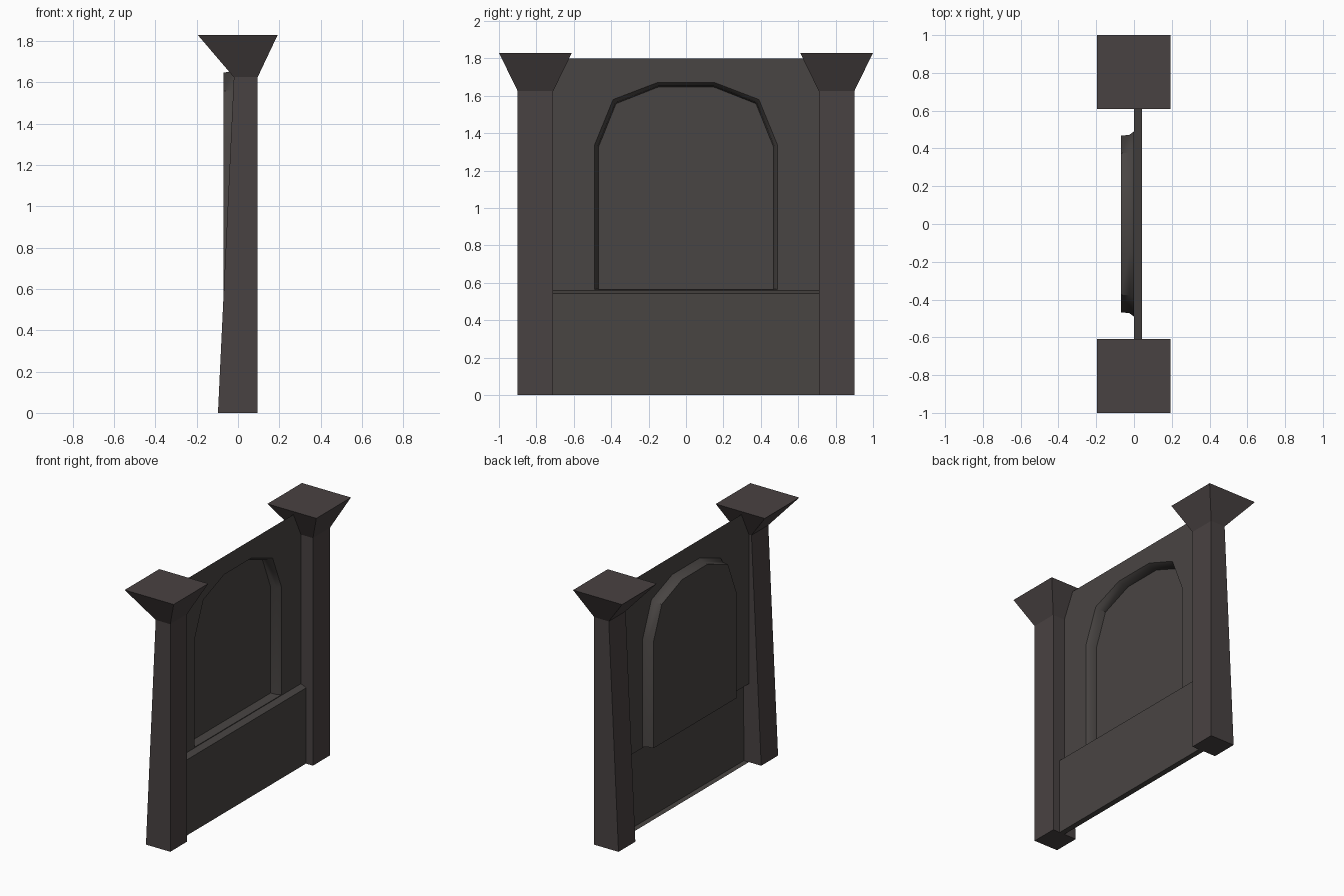
import bpy, bmesh, math

if "Cube" in bpy.data.objects:
    bpy.data.objects.remove(bpy.data.objects["Cube"])


def material(name, rgb):
    m = bpy.data.materials.new(name)
    m.diffuse_color = (*rgb, 1)
    m.use_nodes = True
    m.node_tree.nodes["Principled BSDF"].inputs["Base Color"].default_value = m.diffuse_color
    return m


post_mat = material("dark warm stone", (0.066, 0.054, 0.054))
wall_mat = material("dark grey stone", (0.066, 0.059, 0.056))


def loft(name, rings, mat, cap_start, cap_end, closed=True, fix_normals=False):
    """Join equal-length rings of points with quads."""
    bm = bmesh.new()
    vs = [[bm.verts.new(p) for p in r] for r in rings]
    n = len(rings[0])
    for a, b in zip(vs, vs[1:]):
        for i in range(n if closed else n - 1):
            j = (i + 1) % n
            bm.faces.new((a[i], a[j], b[j], b[i]))
    if cap_start:
        bm.faces.new(vs[0][::-1])
    if cap_end:
        bm.faces.new(vs[-1])
    if fix_normals:
        bmesh.ops.recalc_face_normals(bm, faces=bm.faces[:])
    me = bpy.data.meshes.new(name)
    bm.to_mesh(me)
    bm.free()
    me.materials.append(mat)
    ob = bpy.data.objects.new(name, me)
    bpy.context.collection.objects.link(ob)
    return ob


def rect(x0, x1, y0, y1, z):
    return [(x0, y0, z), (x1, y0, z), (x1, y1, z), (x0, y1, z)]


# Leaning posts with flared capitals
for side, label in ((-1, "near"), (1, "far")):
    y0, y1 = sorted((side * 0.71, side * 0.90))
    c0, c1 = sorted((side * 0.61, side * 1.0))
    loft("post_" + label,
         [rect(-0.097, 0.095, y0, y1, 0),
          rect(-0.02, 0.095, y0, y1, 1.625),
          rect(-0.195, 0.192, c0, c1, 1.83)],
         post_mat, True, True, fix_normals=True)


# Upper wall with a recessed arched niche
def arch(x, half):
    """Closed ring from the right half profile (bottom to top), mirrored in y."""
    return [(x, y, z) for y, z in half] + [(x, -y, z) for y, z in reversed(half)]


wall = loft("niche_wall", [
    arch(0, [(0.71, 0.56), (0.71, 1.335), (0.71, 1.80), (0.15, 1.80)]),
    arch(0, [(0.49, 0.565), (0.49, 1.335), (0.39, 1.58), (0.155, 1.67)]),
    arch(-0.025, [(0.472, 0.567), (0.472, 1.33), (0.378, 1.563), (0.147, 1.653)]),
    arch(-0.07, [(0.467, 0.567), (0.467, 1.328), (0.374, 1.558), (0.145, 1.648)]),
], wall_mat, False, True)

# Lower panel with sloping ledge and bottom lip
profile = [(0, 0.0), (0.04, 0.0), (0.042, 0.542), (0, 0.56)]
panel = loft("lower_panel",
             [[(x, y, z) for x, z in profile] for y in (0.71, -0.71)],
             wall_mat, False, False, closed=False)
if panel.data.polygons[1].normal.x < 0:
    panel.data.flip_normals()

# Soft shading on the wall, keeping sharp edges
bpy.ops.object.select_all(action='DESELECT')
wall.select_set(True)
bpy.context.view_layer.objects.active = wall
bpy.ops.object.shade_smooth_by_angle(angle=math.radians(40))
